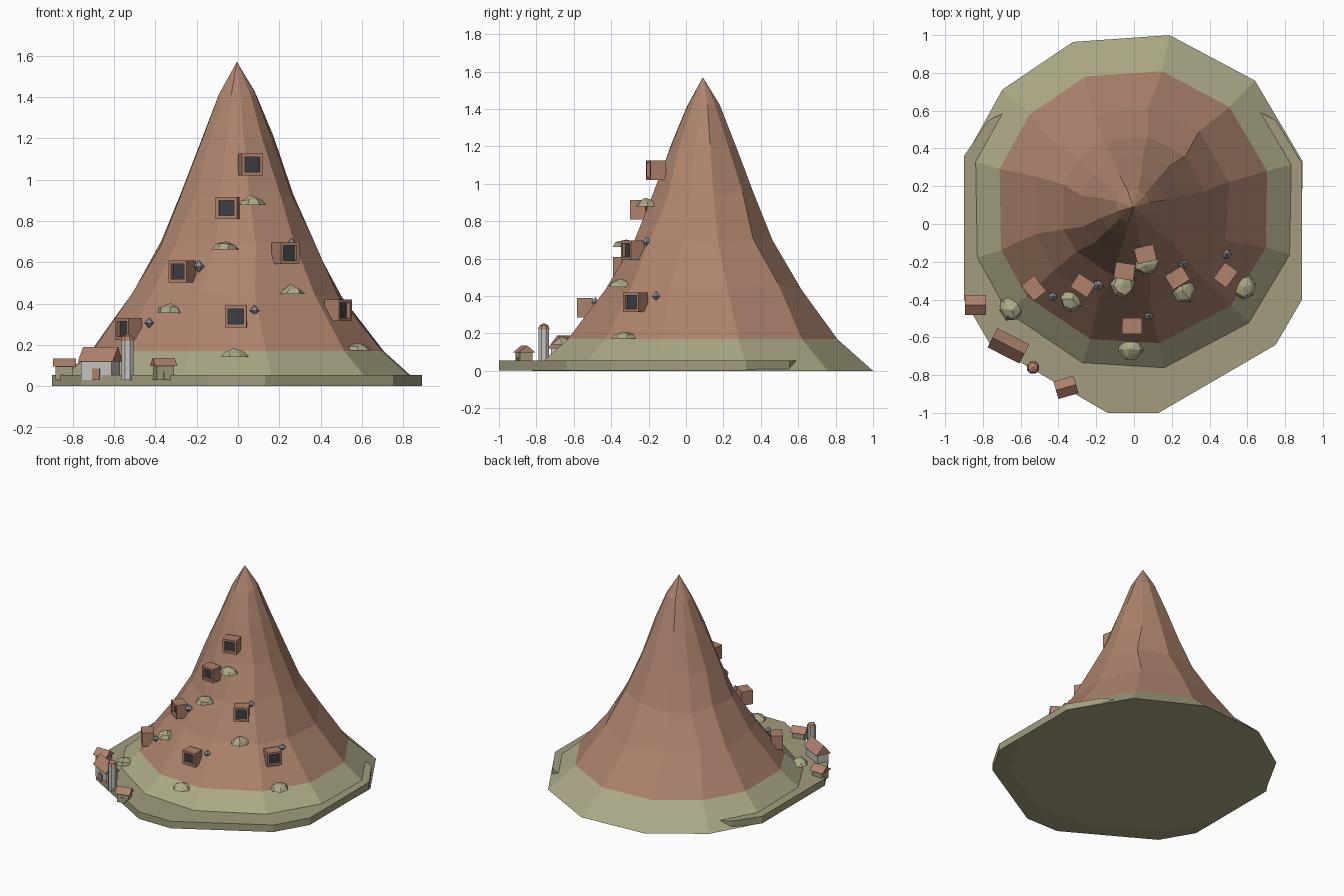
import bpy, bmesh, math, random
from mathutils import Matrix, Vector

if "Cube" in bpy.data.objects:
    bpy.data.objects.remove(bpy.data.objects["Cube"])

random.seed(4)


def mat(name, r, g, b):
    m = bpy.data.materials.new(name)
    m.diffuse_color = (r, g, b, 1)
    m.use_nodes = True
    m.node_tree.nodes["Principled BSDF"].inputs["Base Color"].default_value = m.diffuse_color
    return m


ROCK = mat("red_rock", .42, .23, .155)
GRASS = mat("dry_grass", .41, .395, .24)
EARTH = mat("ground_olive", .36, .335, .205)
DWELL = mat("clay_brown", .43, .22, .15)
DARK = mat("dark_opening", .045, .048, .055)
PLASTER = mat("pale_plaster", .56, .56, .53)
STONE = mat("grey_stone", .29, .31, .34)


def finish(name, bm, mats, matrix=Matrix()):
    bmesh.ops.recalc_face_normals(bm, faces=bm.faces)
    bm.transform(matrix)
    me = bpy.data.meshes.new(name)
    bm.to_mesh(me)
    bm.free()
    for m in mats:
        me.materials.append(m)
    ob = bpy.data.objects.new(name, me)
    bpy.context.collection.objects.link(ob)
    return ob


def place(x, y, z, deg=0):
    return Matrix.Translation((x, y, z)) @ Matrix.Rotation(math.radians(deg), 4, 'Z')


def box(name, size, m, matrix):
    bm = bmesh.new()
    bmesh.ops.create_cube(bm, size=1)
    bm.transform(Matrix.Diagonal((*size, 1)))
    return finish(name, bm, [m], matrix)


def lathe(profile, angles, wobble=0.0):
    """Rings of (radius, z) over the given angles; zero radius makes a tip."""
    bm = bmesh.new()
    rings = []
    for i, (r, z) in enumerate(profile):
        if r == 0:
            rings.append([bm.verts.new((0, 0, z))])
            continue
        ring = []
        for a in angles:
            w = wobble if i > 1 else 0
            rr = r * (1 + random.uniform(-w, w))
            aa = math.radians(a + random.uniform(-w, w) * 200)
            ring.append(bm.verts.new((rr * math.cos(aa), rr * math.sin(aa),
                                      z + random.uniform(-w, w))))
        rings.append(ring)
    n = len(angles)
    for lo, hi in zip(rings, rings[1:]):
        for k in range(n):
            vs = [lo[k % len(lo)], lo[(k + 1) % len(lo)], hi[(k + 1) % len(hi)], hi[k % len(hi)]]
            bm.faces.new(list(dict.fromkeys(vs)))
    for ring in (rings[0], rings[-1]):
        if len(ring) > 2:
            bm.faces.new(ring)
    return bm


def even(n, start=0):
    return [start + 360 * k / n for k in range(n)]


# Mountain: grassy skirt below, rock above
bm = lathe([(.93, 0), (.735, .17), (.53, .45), (.385, .69), (.278, .94),
            (.178, 1.2), (.092, 1.41), (0, 1.57)],
           [15, 46, 78, 110, 138, 164, 198, 220, 252, 281, 315, 343], .018)
for f in bm.faces:
    f.material_index = 1 if f.calc_center_median().z < .16 else 0
finish("mountain", bm, [ROCK, GRASS], place(-.005, .09, 0))

# Ground plate in front of and beside the mountain
outline = [(-.14, -1), (.13, -1), (.75, -.64), (.89, -.4), (.89, .32), (.75, .55),
           (.45, .7), (-.45, .7), (-.77, .55), (-.9, .36), (-.9, -.4), (-.76, -.64)]
bm = bmesh.new()
base = bm.faces.new([bm.verts.new((x, y, .001)) for x, y in outline])
up = bmesh.ops.extrude_face_region(bm, geom=[base])["geom"]
for v in up:
    if isinstance(v, bmesh.types.BMVert):
        v.co.z = .055
finish("ground_plate", bm, [EARTH])

# Cliff dwellings: blocks with a recessed dark opening, facing outward
for i, (x, y, z) in enumerate([(.06, -.16, 1.073), (-.05, -.25, .862), (.23, -.285, .645),
                               (-.27, -.325, .555), (.485, -.27, .367),
                               (-.01, -.54, .337), (-.53, -.34, .277)]):
    bm = bmesh.new()
    bmesh.ops.create_cube(bm, size=1)
    bm.transform(Matrix.Diagonal((.105, .085, .105, 1)))
    bm.faces.ensure_lookup_table()
    front = min(bm.faces, key=lambda f: f.calc_center_median().y)
    bmesh.ops.inset_region(bm, faces=[front], thickness=.022)
    inner = bmesh.ops.extrude_discrete_faces(bm, faces=[front])["faces"][0]
    inner.material_index = 1
    for v in inner.verts:
        v.co.y += .02
    deg = math.degrees(math.atan2(x, .09 - y))
    finish(f"cliff_dwelling_{i + 1}", bm, [DWELL, DARK], place(x, y, z, deg))

# Shrub ledges on the slope
for i, (x, y, z) in enumerate([(.065, -.21, .878), (-.06, -.325, .662), (.26, -.35, .447),
                               (-.33, -.4, .355), (-.02, -.655, .142),
                               (.58, -.33, .172), (-.65, -.45, .085)]):
    bm = lathe([(.066, 0), (.05, .025), (0, .044)], even(7, i * 23), 0)
    for v in bm.verts:
        v.co += Vector((random.uniform(-.008, .008), random.uniform(-.008, .008), 0))
        if v.co.z > .01:
            v.co.z += random.uniform(-.008, .004)
    finish(f"shrub_{i + 1}", bm, [GRASS], place(x, y, z))

# Small stone lanterns beside the dwellings
for i, (x, y, z, r) in enumerate([(-.19, -.325, .58, .028), (-.43, -.385, .307, .024),
                                  (.08, -.485, .367, .025), (.26, -.21, .69, .025),
                                  (.49, -.16, .4, .025)]):
    bm = lathe([(0, -r * 1.1), (r, 0), (0, r * 1.1)], even(6))
    finish(f"lantern_{i + 1}", bm, [STONE], place(x, y, z))


def house(name, x, y, deg, w, d, z_eave, z_ridge, wall, over):
    """Box walls, solid gable roof with its ridge along x, and a thin door."""
    frame = place(x, y, 0, deg)
    box(name + "_walls", (w, d, z_eave - .03), wall,
        frame @ Matrix.Translation((0, 0, (z_eave + .03) / 2)))
    bm = bmesh.new()
    ends = []
    for sx in (-1, 1):
        ends.append([bm.verts.new((sx * (w / 2 + over), sy * (d / 2 + over), z))
                     for sy, z in ((-1, z_eave), (1, z_eave))])
        ends[-1].append(bm.verts.new((sx * (w / 2 + over), 0, z_ridge)))
    a, b = ends
    bm.faces.new(a)
    bm.faces.new(b)
    for k in range(3):
        j = (k + 1) % 3
        bm.faces.new((a[k], a[j], b[j], b[k]))
    finish(name + "_roof", bm, [DWELL], frame)
    h = (z_eave - .03) * .62
    box(name + "_door", (w * .25, .008, h), DWELL if wall == PLASTER else EARTH,
        frame @ Matrix.Translation((0, -d / 2 - .002, .03 + h / 2)))


# Village at the foot of the mountain
house("main_house", -.665, -.645, -27, .165, .09, .12, .19, PLASTER, .012)
house("left_cottage", -.84, -.43, 0, .085, .08, .095, .135, EARTH, .013)
house("right_cottage", -.36, -.865, 16, .085, .07, .097, .136, EARTH, .013)

# Round tower with a clay cap
finish("tower", lathe([(.031, .03), (.031, .225)], even(8, 22.5)), [PLASTER], place(-.535, -.76, 0))
finish("tower_cap", lathe([(.035, .22), (.026, .242), (0, .256)], even(8, 22.5)),
       [DWELL], place(-.535, -.76, 0))
